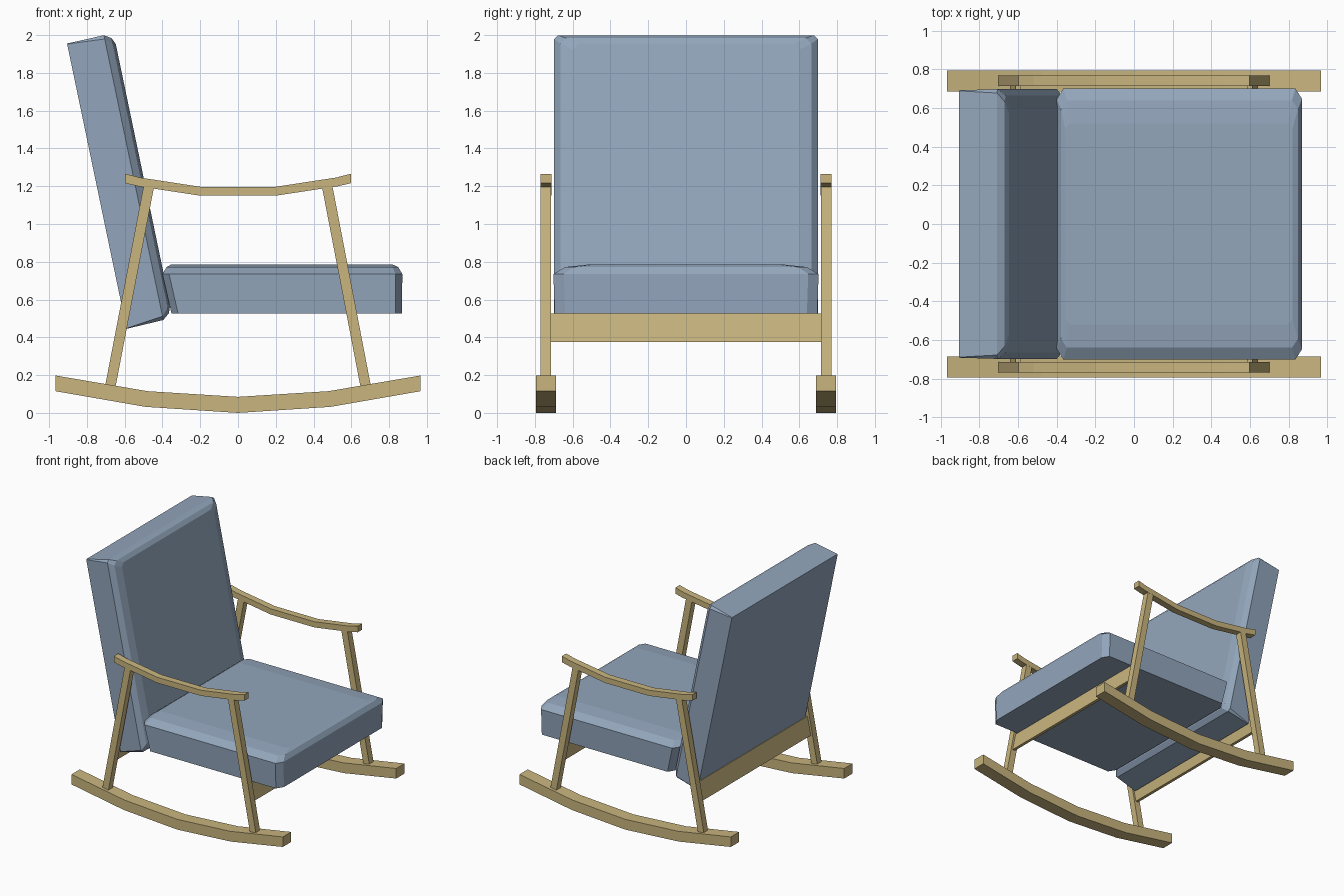
import bpy, bmesh
from mathutils import Vector

if "Cube" in bpy.data.objects:
    bpy.data.objects.remove(bpy.data.objects["Cube"])


def material(name, color):
    m = bpy.data.materials.new(name)
    m.diffuse_color = color
    m.use_nodes = True
    m.node_tree.nodes["Principled BSDF"].inputs["Base Color"].default_value = m.diffuse_color
    return m


WOOD = material("wood", (0.58, 0.46, 0.21, 1))
FABRIC = material("fabric", (0.29, 0.38, 0.50, 1))


def finish(name, bm, mat):
    bmesh.ops.recalc_face_normals(bm, faces=bm.faces)
    me = bpy.data.meshes.new(name)
    bm.to_mesh(me)
    bm.free()
    me.materials.append(mat)
    ob = bpy.data.objects.new(name, me)
    bpy.context.collection.objects.link(ob)
    return ob


def skin(bm, rings, closed_ends=True):
    """Join equal-length rings of points with quads and cap both ends."""
    vs = [[bm.verts.new(p) for p in r] for r in rings]
    n = len(vs[0])
    for a, b in zip(vs, vs[1:]):
        for i in range(n):
            j = (i + 1) % n
            bm.faces.new((a[i], a[j], b[j], b[i]))
    bm.faces.new(vs[0])
    bm.faces.new(vs[-1])


def plank(name, top, bottom, y0, y1):
    """Board with top and bottom edge paths in the xz plane, spanning y0..y1."""
    bm = bmesh.new()
    skin(bm, [[(t[0], y0, t[1]), (t[0], y1, t[1]), (b[0], y1, b[1]), (b[0], y0, b[1])]
              for t, b in zip(top, bottom)])
    return finish(name, bm, WOOD)


def cushion(name, levels, origin, u, w):
    """Stack of corner-cut rectangles: (height, u0, u1, half width, cut u, cut y)."""
    o, u, w = Vector(origin), Vector(u).normalized(), Vector(w).normalized()
    rings = []
    for h, a, b, y, cu, cy in levels:
        pts = [(a + cu, -y), (b - cu, -y), (b, -y + cy), (b, y - cy),
               (b - cu, y), (a + cu, y), (a, y - cy), (a, -y + cy)]
        rings.append([o + u * p + w * h + Vector((0, q, 0)) for p, q in pts])
    bm = bmesh.new()
    skin(bm, rings)
    return finish(name, bm, FABRIC)


def mirror_path(half):
    """Mirror a path given from the middle out to +x."""
    return [(-x, z) for x, z in reversed(half) if x > 0] + half


# side frames: rocker, armrest and two legs on each side
rocker_top = mirror_path([(0, 0.085), (0.48, 0.115), (0.967, 0.198)])
rocker_bottom = mirror_path([(0, 0.0), (0.49, 0.032), (0.967, 0.115)])
arm_top = mirror_path([(0.2, 1.197), (0.52, 1.246), (0.597, 1.266)])
arm_bottom = mirror_path([(0.2, 1.15), (0.53, 1.2), (0.597, 1.216)])

for side, s in (("left", 1), ("right", -1)):
    plank(side + "_rocker", rocker_top, rocker_bottom, s * 0.687, s * 0.795)
    plank(side + "_armrest", arm_top, arm_bottom, s * 0.713, s * 0.77)
    for end, e in (("front", 1), ("back", -1)):
        plank(f"{side}_{end}_leg",
              [(e * 0.444, 1.2), (e * 0.500, 1.2)],
              [(e * 0.648, 0.14), (e * 0.704, 0.14)], s * 0.714, s * 0.769)

# slanted cross boards between the legs
for end, e in (("front", 1), ("back", -1)):
    plank(end + "_crossbar",
          [(e * 0.587, 0.525), (e * 0.612, 0.525)],
          [(e * 0.618, 0.375), (e * 0.643, 0.375)], -0.718, 0.718)

# seat cushion, softened on top
cushion("seat_cushion", [
    (0.525, -0.352, 0.868, 0.695, 0.035, 0.055),
    (0.735, -0.400, 0.870, 0.702, 0.035, 0.055),
    (0.772, -0.378, 0.848, 0.640, 0.030, 0.045),
    (0.785, -0.355, 0.820, 0.520, 0.020, 0.030),
], (0, 0, 0), (1, 0, 0), (0, 0, 1))

# reclined back cushion, softened on its front
cushion("back_cushion", [
    (0.0, 0.0, 1.543, 0.692, 0.003, 0.003),
    (0.20, 0.006, 1.546, 0.698, 0.02, 0.02),
    (0.236, 0.035, 1.523, 0.665, 0.03, 0.03),
    (0.252, 0.075, 1.488, 0.600, 0.03, 0.03),
], (-0.59, 0, 0.445), (-0.2042, 0, 0.9789), (0.9789, 0, 0.2042))
